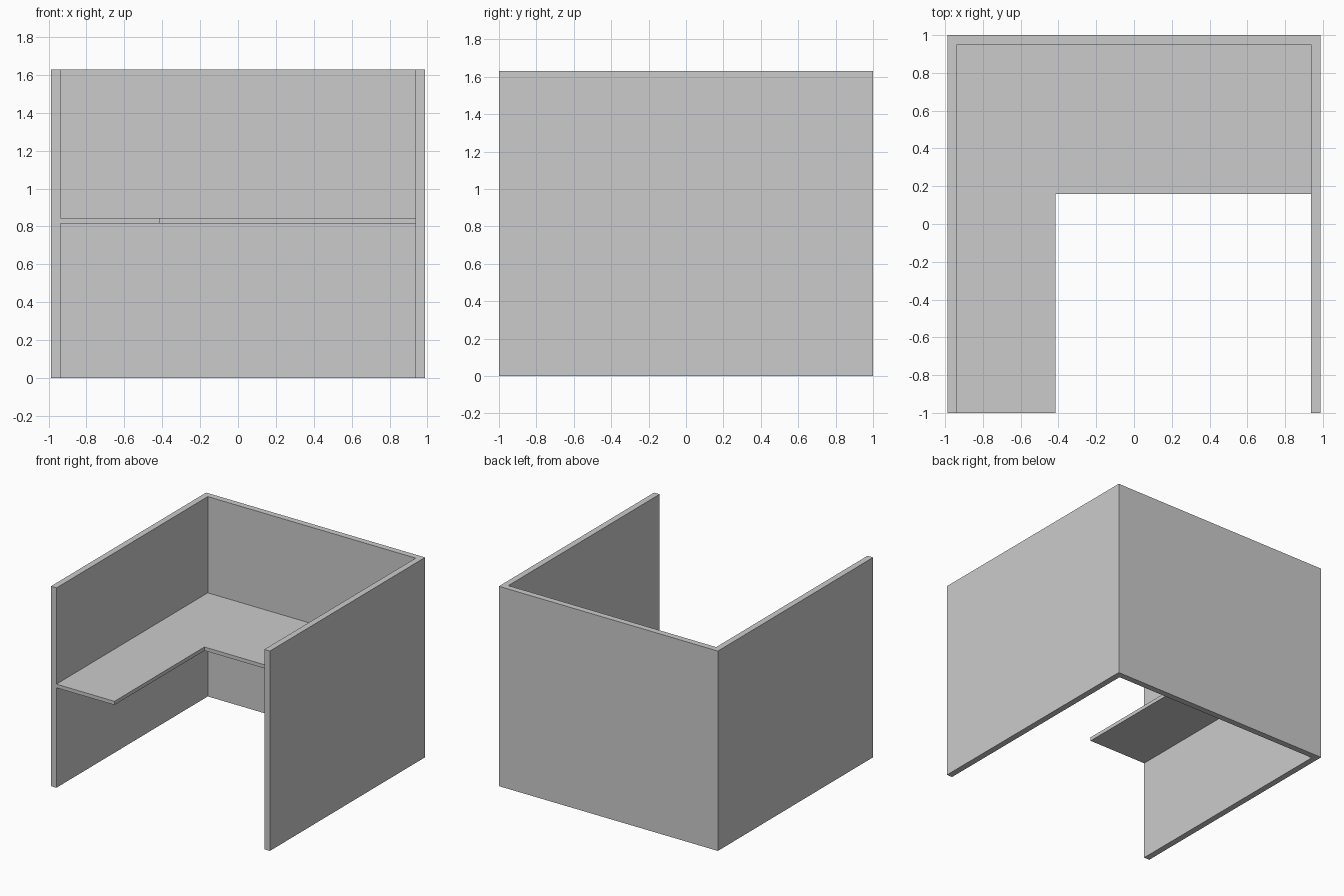
import bpy, bmesh

if "Cube" in bpy.data.objects:
    bpy.data.objects.remove(bpy.data.objects["Cube"])

X, Y, H, T = 0.988, 1.0, 1.63, 0.05   # half width, half depth, wall height, wall thickness


def extrude_outline(name, outline, z0, z1):
    """Extrude a closed XY outline (counter-clockwise) between two heights."""
    bm = bmesh.new()
    face = bm.faces.new([bm.verts.new((x, y, z0)) for x, y in outline])
    result = bmesh.ops.extrude_face_region(bm, geom=[face])
    moved = [v for v in result["geom"] if isinstance(v, bmesh.types.BMVert)]
    bmesh.ops.translate(bm, verts=moved, vec=(0, 0, z1 - z0))
    bmesh.ops.recalc_face_normals(bm, faces=bm.faces)
    mesh = bpy.data.meshes.new(name)
    bm.to_mesh(mesh)
    bm.free()
    obj = bpy.data.objects.new(name, mesh)
    bpy.context.collection.objects.link(obj)
    return obj


# U-shaped partition wall, open at the front
extrude_outline("partition_walls", [
    (-X, -Y), (-X + T, -Y), (-X + T, Y - T), (X - T, Y - T),
    (X - T, -Y), (X, -Y), (X, Y), (-X, Y)], 0, H)

# L-shaped desk, its right end let into the side wall
extrude_outline("desk_top", [
    (-X + T, -Y), (-0.415, -Y), (-0.415, 0.16), (X - 0.0005, 0.16),
    (X - 0.0005, Y - T), (-X + T, Y - T)], 0.815, 0.845)
